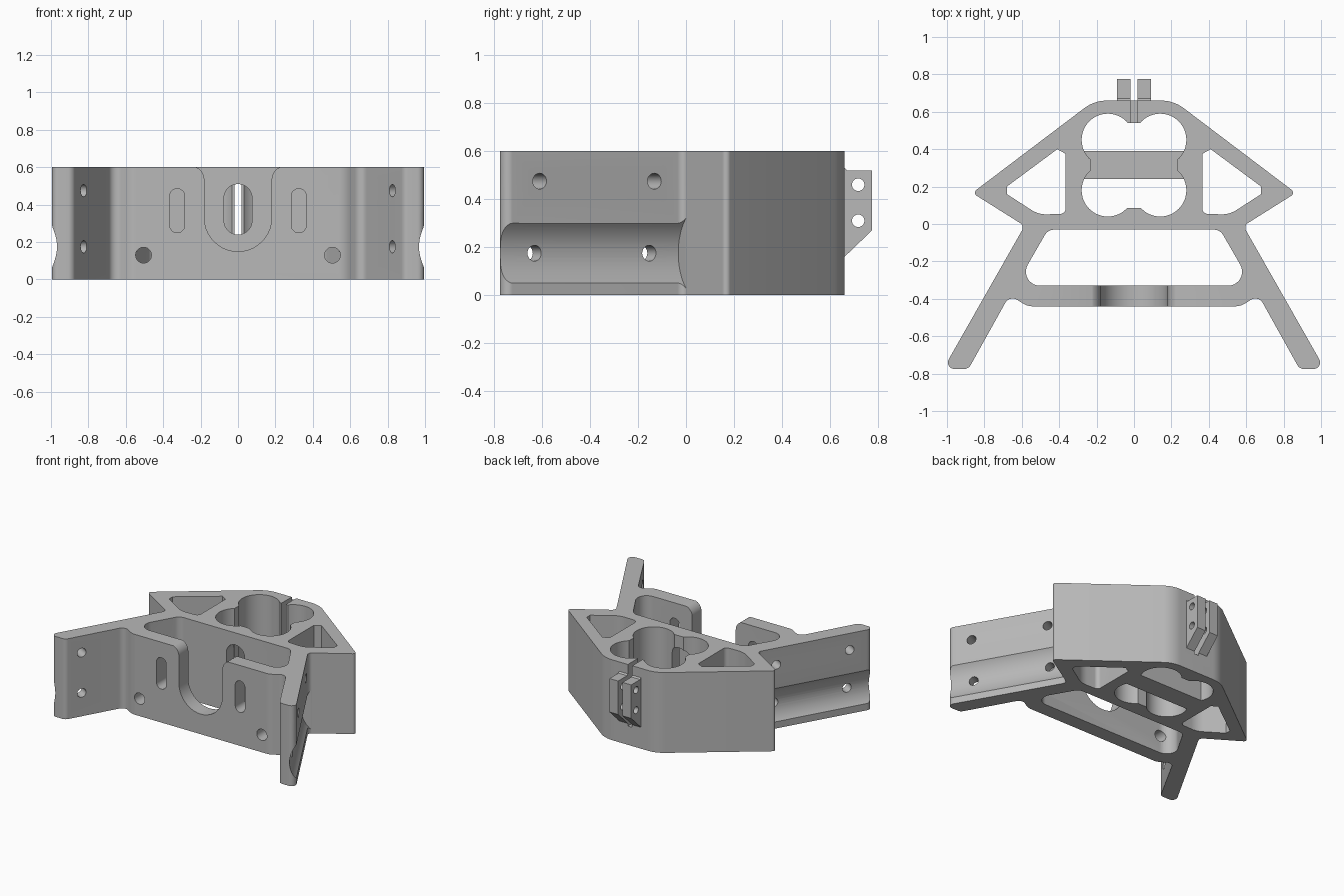
import bpy, bmesh, math
from mathutils import Vector, Matrix

cube = bpy.data.objects.get("Cube")
if cube:
    bpy.data.objects.remove(cube)

grey = bpy.data.materials.new("plain grey")
grey.use_nodes = True
grey.diffuse_color = (0.48, 0.48, 0.48, 1)
grey.node_tree.nodes["Principled BSDF"].inputs["Base Color"].default_value = (0.48, 0.48, 0.48, 1)


def frame(u, v, w, origin=(0, 0, 0)):
    m = Matrix((u, v, w)).transposed().to_4x4()
    m.translation = Vector(origin)
    return m


X, Y, Z = (1, 0, 0), (0, 1, 0), (0, 0, 1)
PLAN = frame(X, Y, Z)      # profile seen from the top
FRONT = frame(X, Z, Y)     # profile seen from the front
SIDE = frame(Y, Z, X)      # profile seen from the side


def rounded(corners, steps=10):
    """Polygon from (x, y, radius) corners, each replaced by an arc."""
    out = []
    for i, (x, y, r) in enumerate(corners):
        p = Vector((x, y))
        if r == 0:
            out.append(p)
            continue
        a = (Vector(corners[i - 1][:2]) - p).normalized()
        b = (Vector(corners[(i + 1) % len(corners)][:2]) - p).normalized()
        half = a.angle(b) / 2
        centre = p + (a + b).normalized() * r / math.sin(half)
        start = p + a * r / math.tan(half) - centre
        end = p + b * r / math.tan(half) - centre
        sweep = math.atan2(start.x * end.y - start.y * end.x, start.dot(end))
        for k in range(steps + 1):
            out.append(centre + Matrix.Rotation(sweep * k / steps, 2) @ start)
    return out


def mirrored(half):
    return half + [(-x, y, r) for x, y, r in reversed(half)]


def circle(x, y, r, n=48):
    return [(x + r * math.cos(math.tau * i / n), y + r * math.sin(math.tau * i / n)) for i in range(n)]


def box(x0, y0, x1, y1):
    return [(x0, y0), (x1, y0), (x1, y1), (x0, y1)]


def slot(x, y0, y1, r):
    return rounded([(x - r, y0, r), (x + r, y0, r), (x + r, y1, r), (x - r, y1, r)])


def prism(name, pts, mat, lo, hi):
    bm = bmesh.new()
    rings = [[bm.verts.new(mat @ Vector((p[0], p[1], w))) for p in pts] for w in (lo, hi)]
    n = len(pts)
    for ring in rings:
        bm.faces.new(ring)
    for i in range(n):
        j = (i + 1) % n
        bm.faces.new((rings[0][i], rings[0][j], rings[1][j], rings[1][i]))
    bmesh.ops.remove_doubles(bm, verts=bm.verts, dist=0.0002)
    bmesh.ops.recalc_face_normals(bm, faces=bm.faces)
    me = bpy.data.meshes.new(name)
    bm.to_mesh(me)
    bm.free()
    me.materials.append(grey)
    ob = bpy.data.objects.new(name, me)
    bpy.context.collection.objects.link(ob)
    return ob


def combine(pts, mat, lo, hi, operation="DIFFERENCE"):
    """Cut a prism from the bracket, or add one to it."""
    tool = prism("tool", pts, mat, lo, hi)
    mod = bracket.modifiers.new("shape", "BOOLEAN")
    mod.operation, mod.solver, mod.object = operation, "EXACT", tool
    bpy.context.view_layer.objects.active = bracket
    bpy.ops.object.modifier_apply(modifier=mod.name)
    bpy.data.objects.remove(tool)


# Main body: arrow-shaped back, waist, splayed legs and front wall
bracket = prism("bracket_body", rounded(mirrored([
    (0.212, 0.66, 0.2), (0.865, 0.166, 0.02), (0.585, -0.01, 0.03),
    (1.02, -0.775, 0.035), (0.885, -0.775, 0.04),
    (0.665, -0.38, 0.045), (0.57, -0.44, 0.1)])), PLAN, 0, 0.6)

# Trapezoid opening behind the front wall
combine(rounded(mirrored([(0.46, -0.03, 0.06), (0.633, -0.33, 0.075)])), PLAN, -0.1, 0.7)

# Four-lobed bearing opening with a low cross bar
for y in (0.18, 0.45):
    for s in (-1, 1):
        combine(circle(s * 0.14, y, 0.14), PLAN, -0.1, 0.7)
combine(box(-0.1, 0.085, 0.1, 0.54), PLAN, -0.1, 0.7)
combine(box(-0.23, 0.24, 0.23, 0.39), PLAN, -0.1, 0.7)
combine(box(-0.27, 0.24, 0.27, 0.39), PLAN, 0, 0.18, "UNION")

# Side pockets
for s in (-1, 1):
    pocket = [(0.365, 0.055, 0.03), (0.365, 0.375, 0), (0.41, 0.4, 0),
              (0.68, 0.2, 0), (0.68, 0.16, 0), (0.51, 0.05, 0.15)]
    combine(rounded([(s * x, y, r) for x, y, r in pocket]), PLAN, -0.1, 0.7)

# Front wall: U notch, upright slots and round holes
combine(rounded(mirrored([(0.18, 0.15, 0.1799), (0.18, 0.605, 0.07),
                          (0.255, 0.605, 0), (0.255, 0.7, 0)])), FRONT, -0.5, -0.2)
for s in (-1, 1):
    combine(slot(s * 0.325, 0.25, 0.485, 0.04), FRONT, -0.5, -0.25)
    combine(circle(s * 0.505, 0.13, 0.042), FRONT, -0.5, -0.3)

# Slot through the middle wall
combine(slot(0, 0.24, 0.51, 0.075), FRONT, -0.1, 0.2)

# Legs: lengthwise rod groove and bolt holes
for s in (-1, 1):
    along = (0.494 * s, -0.869, 0)
    out = (0.869 * s, 0.494, 0)
    origin = (0.585 * s, -0.01, 0)
    combine(circle(0.15, 0.175, 0.195, 64), frame(out, Z, along, origin), 0.0, 1.1)
    for w in (0.14, 0.69):
        for z in (0.175, 0.475):
            combine(circle(w, z, 0.033, 24), frame(along, Z, out, origin), -0.2, 0.2)

# Clamp ears at the back, with cross holes and a split
combine([(0.63, 0.56), (0.65, 0.54), (0.67, 0.52), (0.775, 0.52), (0.775, 0.27), (0.65, 0.15), (0.63, 0.15)],
        SIDE, -0.09, 0.09, "UNION")
for z in (0.31, 0.46):
    combine(circle(0.717, z, 0.026, 24), SIDE, -0.2, 0.2)
combine(box(-0.018, 0.5, 0.018, 0.9), PLAN, 0.14, 0.7)

# Smooth curved walls, crisp edges
bpy.ops.object.select_all(action="DESELECT")
bracket.select_set(True)
bpy.context.view_layer.objects.active = bracket
bpy.ops.object.shade_smooth_by_angle(angle=math.radians(30))
